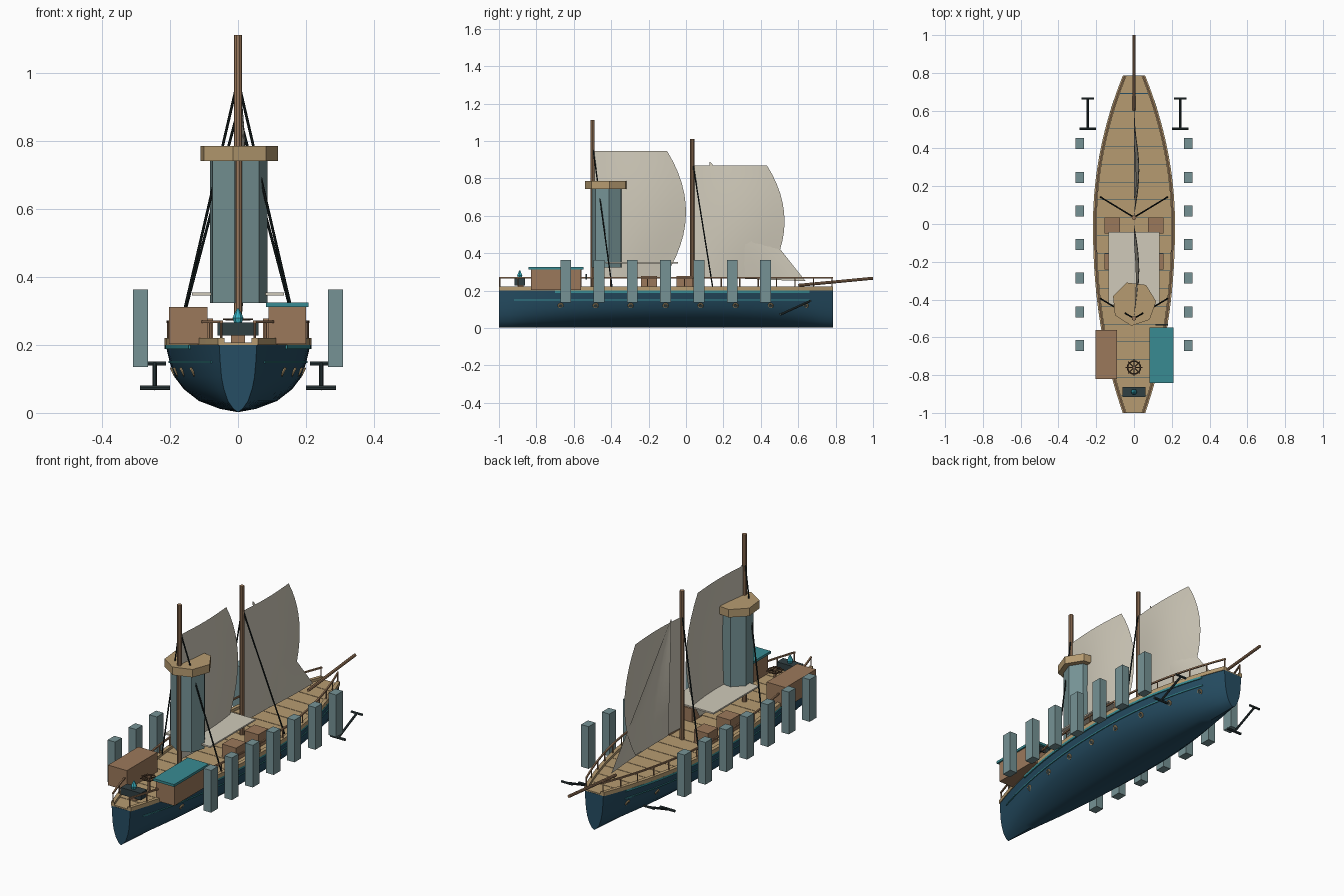
import bpy, bmesh, math
from mathutils import Vector

if "Cube" in bpy.data.objects:
    bpy.data.objects.remove(bpy.data.objects["Cube"])


def material(name, r, g, b):
    m = bpy.data.materials.new(name)
    m.diffuse_color = (r, g, b, 1)
    m.use_nodes = True
    m.node_tree.nodes["Principled BSDF"].inputs["Base Color"].default_value = m.diffuse_color
    return m


NAVY = material("hull navy", .019, .075, .125)
TEAL = material("trim teal", .04, .26, .29)
SLATE = material("grey teal", .18, .29, .30)
TAN = material("deck tan", .47, .33, .165)
WOOD = material("brown wood", .33, .19, .105)
CREAM = material("sail cream", .63, .59, .49)
IRON = material("dark iron", .03, .05, .055)
ROPE = material("rope black", .008, .014, .014)
CYAN = material("crystal cyan", .04, .45, .55)
DARKWOOD = material("dark wood", .10, .055, .03)


def mesh(name, verts, faces, mat, smooth=False):
    me = bpy.data.meshes.new(name)
    me.from_pydata(verts, [], faces)
    bm = bmesh.new()
    bm.from_mesh(me)
    bmesh.ops.recalc_face_normals(bm, faces=bm.faces)
    for f in bm.faces:
        f.smooth = smooth
    bm.to_mesh(me)
    bm.free()
    me.materials.append(mat)
    ob = bpy.data.objects.new(name, me)
    bpy.context.collection.objects.link(ob)
    return ob


def loft(name, rings, mat, smooth=False):
    """Closed tube through equal-length rings, with capped ends."""
    n = len(rings[0])
    verts = [p for r in rings for p in r]
    faces = [(i*n+j, i*n+(j+1) % n, (i+1)*n+(j+1) % n, (i+1)*n+j)
             for i in range(len(rings)-1) for j in range(n)]
    faces += [tuple(range(n)), tuple(range(len(verts)-n, len(verts)))]
    return mesh(name, verts, faces, mat, smooth)


def box(name, x0, x1, y0, y1, z0, z1, mat):
    return loft(name, [[(x0, y0, z), (x1, y0, z), (x1, y1, z), (x0, y1, z)]
                       for z in (z0, z1)], mat)


def rod(name, a, b, r, mat, n=8):
    a, b = Vector(a), Vector(b)
    q = (b-a).to_track_quat('Z', 'Y')
    ring = [Vector((r*math.cos(t), r*math.sin(t), 0))
            for t in (2*math.pi*k/n for k in range(n))]
    return loft(name, [[c + q @ p for p in ring] for c in (a, b)], mat)


def torus(name, loc, big, small, mat, rot=(0, 0, 0)):
    bpy.ops.mesh.primitive_torus_add(location=loc, rotation=rot, major_radius=big,
                                     minor_radius=small, major_segments=20, minor_segments=6)
    ob = bpy.context.object
    ob.name = name
    ob.data.materials.append(mat)
    return ob


# Hull outline in plan
BOW, STERN = .785, -1.0


def half(y):
    return .213*(1-.74*(y/BOW)**2) if y > 0 else .213*(1-.74*(-y)**2.2)


def steps(y0, y1, n=32):
    return [y0+(y1-y0)*i/n for i in range(n+1)]


def band(name, f, o0, o1, z0, z1, y0, y1, mat):
    """Strip following the hull outline on both sides."""
    for s in (-1, 1):
        loft(name, [[(s*(half(y)*f+o), y, z) for o, z in
                     ((o0, z0), (o1, z0), (o1, z1), (o0, z1))] for y in steps(y0, y1)], mat)


# Hull
prof = [(1, .2), (.945, .15), (.875, .105), (.75, .07), (.54, .035), (.25, .012)]
section = prof + [(0, .002)] + [(-f, z) for f, z in reversed(prof)]
hull = loft("hull", [[(f*half(y), y, z) for f, z in section] for y in steps(STERN, BOW)],
            NAVY, True)
bpy.context.view_layer.objects.active = hull
hull.select_set(True)
bpy.ops.object.shade_smooth_by_angle(angle=math.radians(35))

# Deck boards, gunwale, trim stripes and upper rail
cuts = steps(STERN, BOW, 19)
for a, b in zip(cuts, cuts[1:]):
    loft("deck_board", [[(s*(half(y)-.004), y, z) for s, z in
                         ((-1, .199), (1, .199), (1, .207), (-1, .207))]
                        for y in steps(a+.0015, b-.0015, 3)], TAN)
band("gunwale", 1, -.016, .004, .2, .221, STERN, BOW, TAN)
band("upper_stripe", .995, -.004, .005, .188, .2, -.7, .66, TEAL)
band("lower_stripe", .945, -.004, .004, .147, .153, -.92, .66, TEAL)
band("rail", 1, -.011, -.003, .264, .272, STERN, BOW, WOOD)
for s in (-1, 1):
    for y in steps(STERN+.004, BOW-.004, 18):
        x = s*(half(y)-.007)
        rod("rail_post", (x, y, .21), (x, y, .268), .0035, WOOD, 6)

for s in (-1, 1):
    # Portholes
    for i in range(8):
        y = -.67+.187*i
        x = s*half(y)*.9
        torus("porthole_ring", (x, y, .12), .012, .004, TAN, (0, math.radians(90+s*28), 0))
        rod("porthole_glass", (x-s*.01, y, .124), (x+s*.003, y, .119), .011, IRON, 12)
    # Hanging side blocks
    for i in range(7):
        y = -.643+.178*i
        box("side_block", s*.287-.0225, s*.287+.0225, y-.029, y+.029, .135, .363, SLATE)
    # Anchors
    rod("anchor_shaft", (s*.245, .505, .072), (s*.245, .665, .145), .006, IRON)
    rod("anchor_arms", (s*.2, .505, .074), (s*.288, .505, .074), .007, IRON)
    rod("anchor_stock", (s*.212, .665, .145), (s*.278, .665, .145), .006, IRON)
    # Shrouds
    rod("aft_shroud", (0, -.5, .98), (s*.178, -.395, .215), .004, ROPE, 6)
    rod("fore_shroud", (0, .035, .89), (s*.178, .143, .215), .004, ROPE, 6)
    # Deck crates
    for y0 in (-.05, -.24):
        box("deck_crate", s*.115-.042, s*.115+.042, y0, y0+.085, .205, .278, WOOD)

# Masts and bowsprit
rod("aft_mast", (0, -.5, .2), (0, -.5, 1.112), .012, WOOD, 10)
rod("fore_mast", (0, .033, .2), (0, .033, 1.01), .012, WOOD, 10)
rod("bowsprit", (0, .6, .228), (0, 1.0, .266), .008, WOOD, 8)


# Seven-sided tower with cap around the aft mast
def heptagon(r, z):
    a = [math.radians(-7+360*k/7) for k in range(7)]
    return [(r*math.sin(t), -.422-r*math.cos(t), z) for t in a]


loft("tower", [heptagon(.088, .323), heptagon(.088, .75)], SLATE)
loft("tower_cap", [heptagon(.118, .742), heptagon(.118, .785)], TAN)


# Sails
def sail(name, y0, z0, z1, peak_y, peak_z, bend, bulge):
    n = 12
    verts = []
    for j in range(n+1):
        z = z0+(z1-z0)*j/n
        ye = peak_y-bend*(z-peak_z)**2
        for i in range(n+1):
            u = i/n
            x = bulge*math.sin(math.pi*u)*(.35+.65*math.sin(math.pi*j/n))
            verts.append((x, y0+(ye-y0)*u, z))
    w = n+1
    faces = [(j*w+i, j*w+i+1, j*w+w+i+1, j*w+w+i) for j in range(n) for i in range(n)]
    mesh(name, verts, faces, CREAM, True)


sail("aft_sail", -.49, .27, .945, 0, .62, .95, .028)
sail("fore_sail", .04, .27, .87, .527, .57, 1.05, .028)

# Jib: triangular headsail
top, tack, clew = Vector((0, .125, .895)), Vector((0, .64, .25)), Vector((0, .15, .27))
n = 8
verts = []
for j in range(n+1):
    for i in range(n+1):
        p = top.lerp(tack.lerp(clew, i/n), max(j/n, .01))
        p.x = .026*math.sin(math.pi*i/n)*math.sin(math.pi*j/n*.9)
        verts.append(p)
mesh("jib", verts, [(j*9+i, j*9+i+1, j*9+i+10, j*9+i+9) for j in range(n) for i in range(n)],
     CREAM, True)

# Awning
box("awning", -.135, .135, -.43, -.043, .346, .354, CREAM)

# Cabins
box("left_cabin", -.203, -.09, -.82, -.56, .203, .312, WOOD)
box("right_cabin", .09, .2, -.83, -.562, .203, .312, WOOD)
box("right_cabin_roof", .083, .208, -.843, -.547, .312, .325, TEAL)
box("cabin_door_bar", .115, .18, -.537, -.53, .26, .29, IRON)

# Helm
rod("helm_column", (0, -.76, .205), (0, -.76, .28), .008, WOOD)
torus("helm_rim", (0, -.76, .275), .034, .004, DARKWOOD)
for k in range(4):
    d = Vector((math.cos(k*math.pi/4), math.sin(k*math.pi/4), 0))*.044
    c = Vector((0, -.76, .275))
    rod("helm_spoke", c-d, c+d, .0025, DARKWOOD, 6)

# Stern chest with crystal
box("chest_stand", -.02, .02, -.9, -.87, .205, .23, WOOD)
box("chest", -.06, .06, -.916, -.862, .228, .266, IRON)
for z0, z1, r0, r1 in ((.264, .28, .011, .016), (.28, .308, .016, .003)):
    loft("crystal", [[(r*math.cos(t), -.889+r*math.sin(t), z) for t in
                      (k*math.pi/3 for k in range(6))] for r, z in ((r0, z0), (r1, z1))], CYAN)
